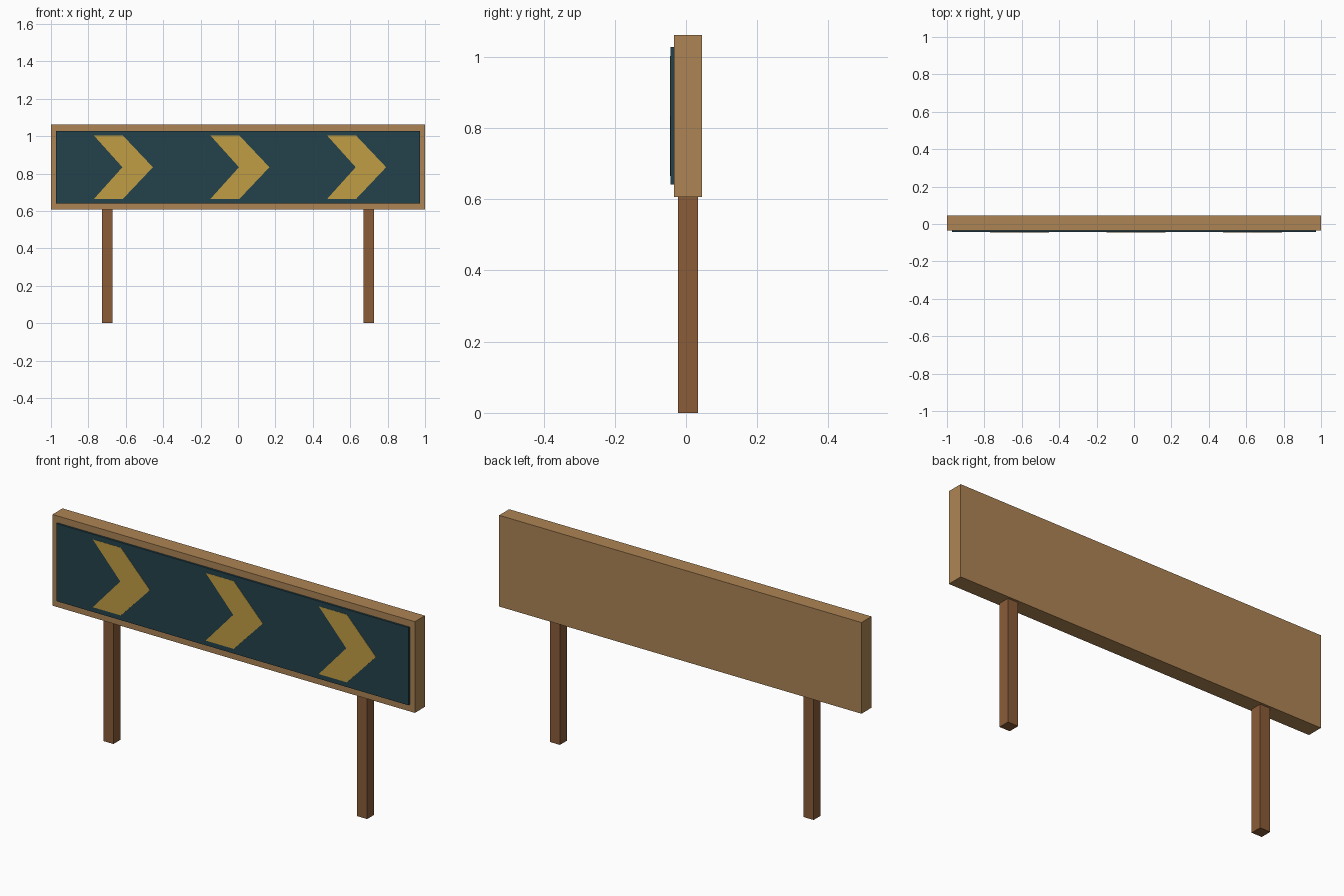
import bpy
import bmesh
from mathutils import Vector

cube = bpy.data.objects.get("Cube")
if cube:
    bpy.data.objects.remove(cube, do_unlink=True)


def linear(c):
    c /= 255
    return c / 12.92 if c <= 0.04045 else ((c + 0.055) / 1.055) ** 2.4


def material(name, r, g, b):
    mat = bpy.data.materials.new(name)
    color = (linear(r), linear(g), linear(b), 1)
    mat.diffuse_color = color
    mat.use_nodes = True
    mat.node_tree.nodes["Principled BSDF"].inputs["Base Color"].default_value = color
    return mat


tan_wood = material("tan wood", 174, 133, 85)
brown_wood = material("brown wood", 138, 92, 56)
dark_teal = material("dark teal", 36, 66, 76)
mustard = material("mustard yellow", 192, 158, 67)


def extrude_profile(name, points, y_front, y_back, mat):
    """Extrude an outline in the xz plane from y_front to y_back."""
    bm = bmesh.new()
    face = bm.faces.new([bm.verts.new((x, y_front, z)) for x, z in points])
    result = bmesh.ops.extrude_face_region(bm, geom=[face], use_keep_orig=True)
    moved = [v for v in result["geom"] if isinstance(v, bmesh.types.BMVert)]
    bmesh.ops.translate(bm, verts=moved, vec=Vector((0, y_back - y_front, 0)))
    bmesh.ops.recalc_face_normals(bm, faces=bm.faces)
    mesh = bpy.data.meshes.new(name)
    bm.to_mesh(mesh)
    bm.free()
    mesh.materials.append(mat)
    obj = bpy.data.objects.new(name, mesh)
    bpy.context.collection.objects.link(obj)
    return obj


def box(name, x0, x1, y0, y1, z0, z1, mat):
    return extrude_profile(name, [(x0, z0), (x1, z0), (x1, z1), (x0, z1)], y0, y1, mat)


# Wooden board and the raised sign panel
box("board", -1, 1, -0.034, 0.045, 0.607, 1.062, tan_wood)
box("sign_panel", -0.972, 0.972, -0.044, -0.034, 0.641, 1.028, dark_teal)

# Posts under the board
for side, x in (("right", -0.7), ("left", 0.7)):
    box(side + "_post", x - 0.028, x + 0.028, -0.022, 0.034, 0, 0.607, brown_wood)

# Thin painted arrows pointing towards the model's left
z_low, z_mid, z_high = 0.665, 0.834, 1.003
for place, x in (("right", -0.77), ("middle", -0.147), ("left", 0.477)):
    outline = [(x, z_low), (x + 0.155, z_low), (x + 0.315, z_mid),
               (x + 0.155, z_high), (x, z_high), (x + 0.152, z_mid)]
    extrude_profile(place + "_arrow", outline, -0.045, -0.0435, mustard)
